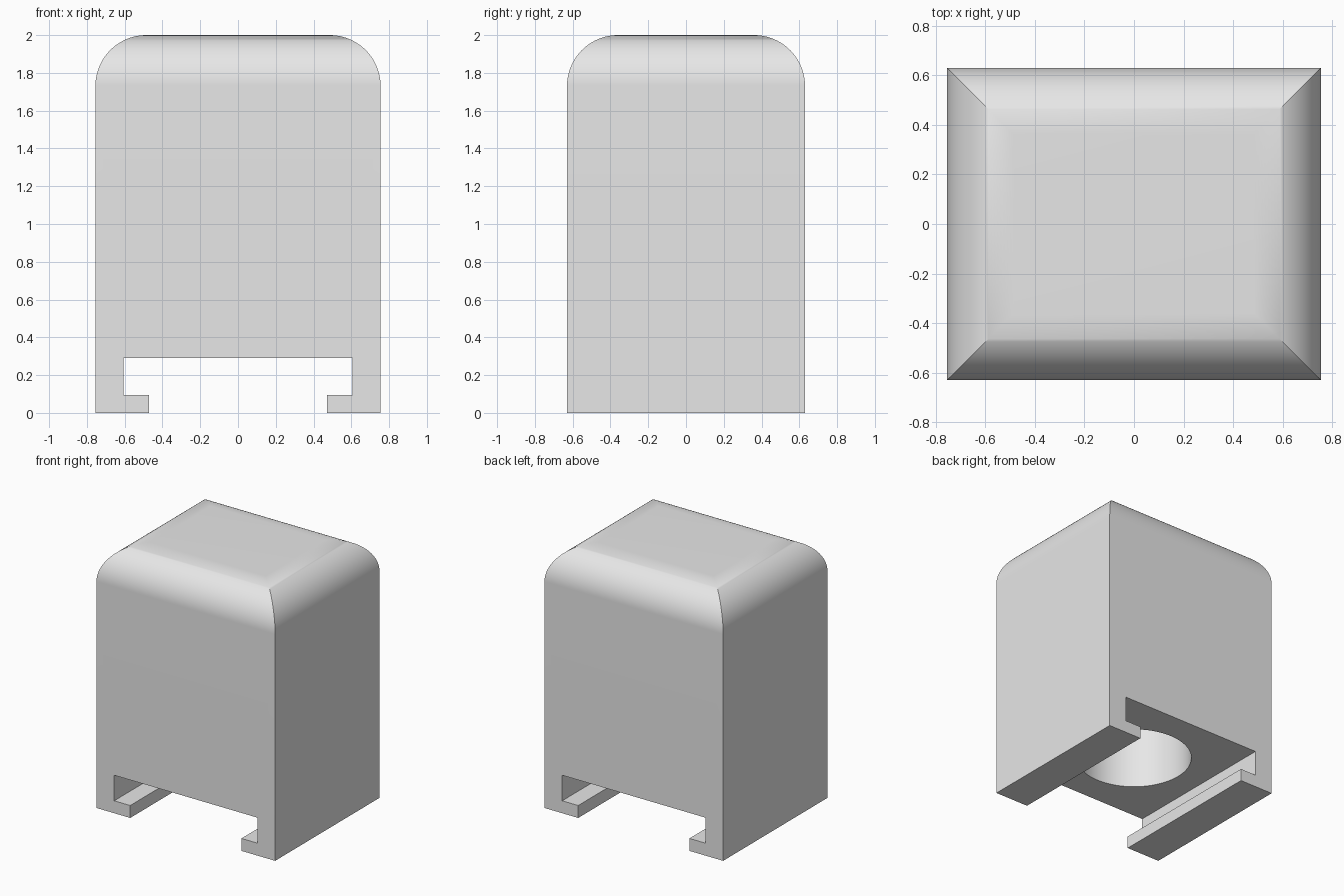
import bpy, bmesh
from math import sin, cos, pi, radians

if "Cube" in bpy.data.objects:
    bpy.data.objects.remove(bpy.data.objects["Cube"], do_unlink=True)

HALF_X, HALF_Y, HEIGHT, ROUND = 0.755, 0.63, 2.0, 0.27
STEPS = 32

grey = bpy.data.materials.new("light grey")
grey.use_nodes = True
grey.diffuse_color = (0.8, 0.8, 0.8, 1)
grey.node_tree.nodes["Principled BSDF"].inputs["Base Color"].default_value = (0.8, 0.8, 0.8, 1)


def add_object(name, bm):
    bmesh.ops.recalc_face_normals(bm, faces=bm.faces)
    mesh = bpy.data.meshes.new(name)
    bm.to_mesh(mesh)
    bm.free()
    mesh.materials.append(grey)
    obj = bpy.data.objects.new(name, mesh)
    bpy.context.collection.objects.link(obj)
    return obj


def ring(bm, inset, z):
    x, y = HALF_X - inset, HALF_Y - inset
    return [bm.verts.new((sx * x, sy * y, z))
            for sx, sy in ((-1, -1), (1, -1), (1, 1), (-1, 1))]


# Block with a mitred, rounded top, lofted from rectangular rings
bm = bmesh.new()
rings = [ring(bm, 0, 0)]
for i in range(STEPS + 1):
    a = i / STEPS * pi / 2
    rings.append(ring(bm, ROUND * (1 - cos(a)), HEIGHT - ROUND + ROUND * sin(a)))
for low, high in zip(rings, rings[1:]):
    for i in range(4):
        j = (i + 1) % 4
        bm.faces.new((low[i], low[j], high[j], high[i]))
bm.faces.new(rings[0])
bm.faces.new(rings[-1])
block = add_object("rounded_block", bm)

# T-shaped slot running front to back, leaving two lips
bm = bmesh.new()
half = [(0.47, -0.2), (0.47, 0.095), (0.605, 0.095), (0.605, 0.29)]
outline = half + [(-x, z) for x, z in reversed(half)]
face = bm.faces.new([bm.verts.new((x, -1, z)) for x, z in outline])
extruded = bmesh.ops.extrude_face_region(bm, geom=[face])
bmesh.ops.translate(bm, vec=(0, 2, 0),
                    verts=[v for v in extruded["geom"] if isinstance(v, bmesh.types.BMVert)])
slot = add_object("slot_cutter", bm)

# Round blind bore rising from the slot
BORE_LOW, BORE_TOP = 0.2, 1.5
bm = bmesh.new()
bmesh.ops.create_cone(bm, cap_ends=True, segments=96, radius1=0.41, radius2=0.41,
                      depth=BORE_TOP - BORE_LOW)
bmesh.ops.translate(bm, vec=(0, 0, (BORE_LOW + BORE_TOP) / 2), verts=bm.verts)
bore = add_object("bore_cutter", bm)

# Cut slot and bore, then smooth the curved areas
bpy.ops.object.select_all(action="DESELECT")
bpy.context.view_layer.objects.active = block
block.select_set(True)
for cutter in (slot, bore):
    cutter.hide_render = True
    cut = block.modifiers.new(cutter.name, "BOOLEAN")
    cut.operation = "DIFFERENCE"
    cut.solver = "EXACT"
    cut.object = cutter
    bpy.ops.object.modifier_apply(modifier=cut.name)
    bpy.data.objects.remove(cutter, do_unlink=True)
bpy.ops.object.shade_smooth_by_angle(angle=radians(30))
